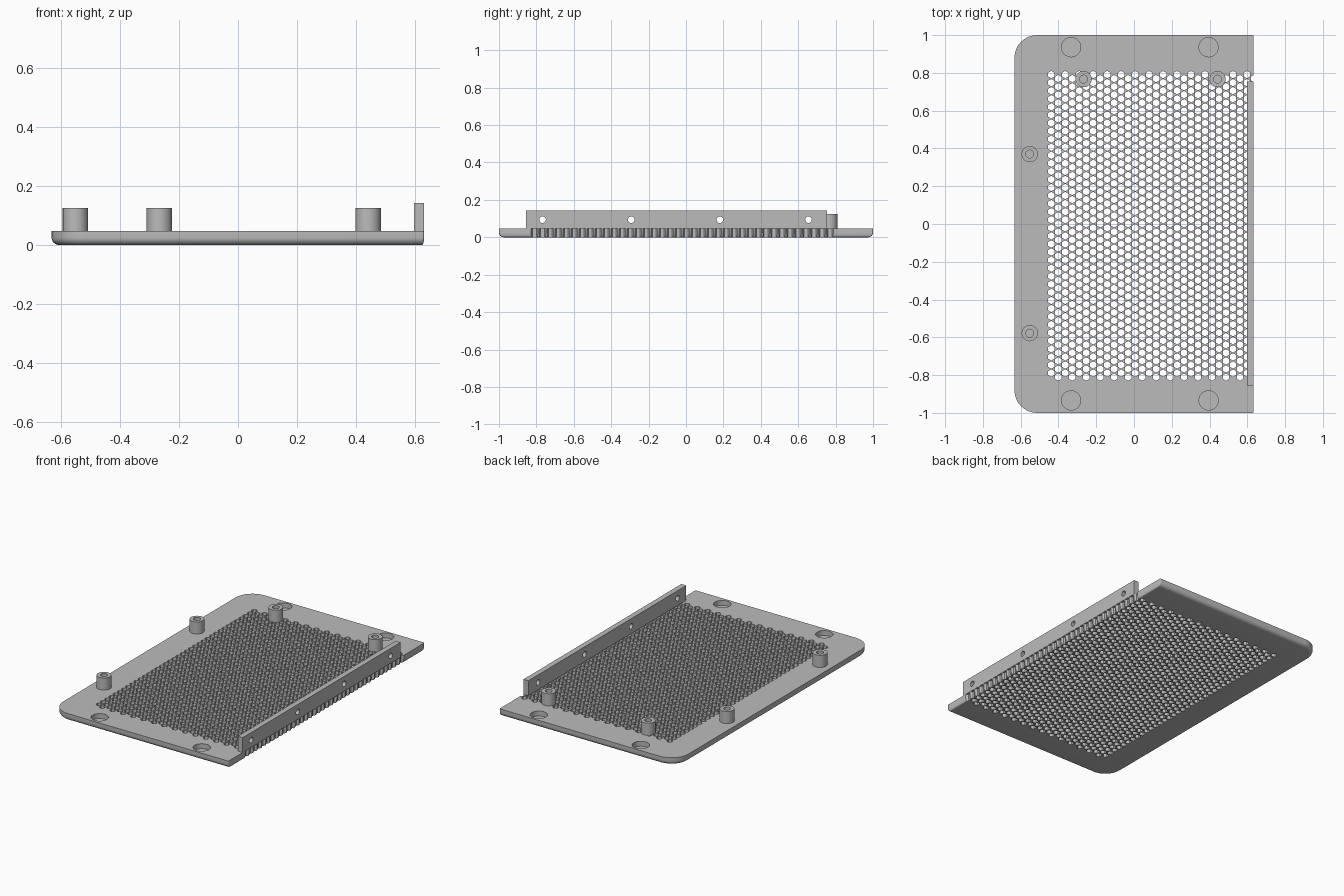
import bpy, bmesh
from math import sin, cos, pi, radians
from mathutils import Matrix

cube = bpy.data.objects.get("Cube")
if cube:
    bpy.data.objects.remove(cube, do_unlink=True)

TOP = 0.047          # upper face of the plate
PITCH_X, PITCH_Y = 0.037, 0.0427

grey = bpy.data.materials.new("light grey")
grey.use_nodes = True
grey.diffuse_color = (0.5, 0.5, 0.5, 1)
grey.node_tree.nodes["Principled BSDF"].inputs["Base Color"].default_value = (0.5, 0.5, 0.5, 1)


def make(name, bm):
    mesh = bpy.data.meshes.new(name)
    bmesh.ops.recalc_face_normals(bm, faces=bm.faces)
    bm.to_mesh(mesh)
    bm.free()
    obj = bpy.data.objects.new(name, mesh)
    bpy.context.collection.objects.link(obj)
    mesh.materials.append(grey)
    return obj


def select(obj):
    bpy.ops.object.select_all(action="DESELECT")
    obj.select_set(True)
    bpy.context.view_layer.objects.active = obj


def prism(bm, x, y, z0, z1, r, sides):
    place = Matrix.Translation((x, y, (z0 + z1) / 2))
    bmesh.ops.create_cone(bm, cap_ends=True, segments=sides, radius1=r,
                          radius2=r, depth=z1 - z0, matrix=place)


def cut(obj, cutter):
    cutter.hide_render = True
    select(obj)
    mod = obj.modifiers.new("cut", "BOOLEAN")
    mod.operation, mod.solver, mod.object = "DIFFERENCE", "MANIFOLD", cutter
    bpy.ops.object.modifier_apply(modifier=mod.name)
    bpy.data.objects.remove(cutter, do_unlink=True)


def smooth(obj):
    select(obj)
    bpy.ops.object.shade_smooth_by_angle(angle=radians(35))


def outline(inset):
    """Plate outline: large corners on the right side, tight ones on the left."""
    x0, x1, y1 = -0.633 + inset, 0.632 - 0.3 * inset, 1 - inset
    big, small = 0.12 - inset, 0.006
    corners = [(x1, y1, small, 0), (x0, y1, big, 1), (x0, -y1, big, 2), (x1, -y1, small, 3)]
    points = []
    for cx, cy, r, quarter in corners:
        sx, sy = (1 if cx > 0 else -1), (1 if cy > 0 else -1)
        for i in range(9):
            a = (quarter + i / 8) * pi / 2
            points.append((cx - sx * r + r * cos(a), cy - sy * r + r * sin(a)))
    return points


# Plate with a rounded lower edge
FILLET = 0.025
rings = [(FILLET * (1 - sin(a)), FILLET * (1 - cos(a))) for a in (i * pi / 12 for i in range(7))]
rings.append((0, TOP))
bm = bmesh.new()
loops = [[bm.verts.new((x, y, z)) for x, y in outline(d)] for d, z in rings]
for low, high in zip(loops, loops[1:]):
    for i in range(len(low)):
        j = (i + 1) % len(low)
        bm.faces.new((low[i], low[j], high[j], high[i]))
bm.faces.new(loops[0])
bm.faces.new(loops[-1])
plate = make("base_plate", bm)

# Honeycomb vent holes, the last column opening through the side
bm = bmesh.new()
for col in range(30):
    for row in range(38):
        y = 0.791 - (row + 0.5 * (col % 2)) * PITCH_Y
        prism(bm, -0.438 + col * PITCH_X, y, -0.05, 0.1, 0.0195, 6)
cut(plate, make("vent_cutter", bm))

# Round recesses near the four corners
bm = bmesh.new()
for x in (-0.333, 0.395):
    for y in (-0.934, 0.936):
        prism(bm, x, y, 0.015, 0.1, 0.051, 32)
cut(plate, make("recess_cutter", bm))
smooth(plate)

# Hollow standoffs
for n, (x, y) in enumerate([(-0.267, 0.767), (0.442, 0.767), (-0.552, 0.37), (-0.552, -0.578)]):
    bm = bmesh.new()
    prism(bm, x, y, TOP - 0.001, 0.125, 0.043, 32)
    post = make(f"standoff_{n + 1}", bm)
    bm = bmesh.new()
    prism(bm, x, y, 0.055, 0.2, 0.021, 24)
    cut(post, make("bore_cutter", bm))
    smooth(post)

# Upright flange with four screw holes
bm = bmesh.new()
size = Matrix.Diagonal((0.035, 1.61, 0.143 - TOP, 1))
bmesh.ops.create_cube(bm, size=1, matrix=Matrix.Translation((0.6145, -0.05, (TOP + 0.143) / 2)) @ size)
flange = make("side_flange", bm)
bm = bmesh.new()
for i in range(4):
    place = Matrix.Translation((0.6145, -0.767 + i * 0.474, 0.094)) @ Matrix.Rotation(pi / 2, 4, "Y")
    bmesh.ops.create_cone(bm, cap_ends=True, segments=24, radius1=0.0175,
                          radius2=0.0175, depth=0.2, matrix=place)
cut(flange, make("screw_cutter", bm))
smooth(flange)
